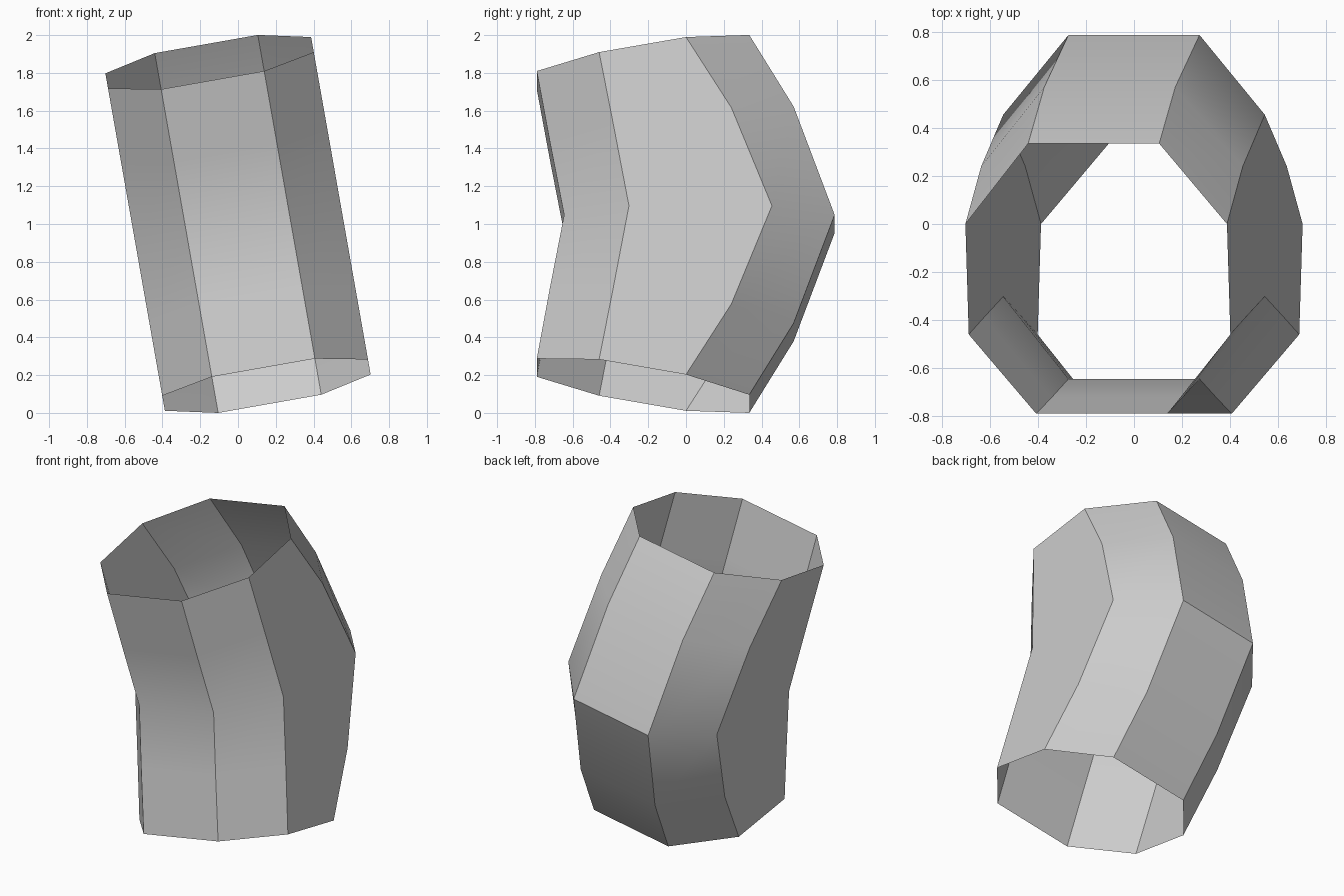
import bpy
import bmesh
import math
from mathutils import Matrix, Vector

cube = bpy.data.objects.get("Cube")
if cube:
    bpy.data.objects.remove(cube, do_unlink=True)

# Single grey material
grey = bpy.data.materials.new("light_grey")
grey.use_nodes = True
colour = (0.6, 0.6, 0.6, 1.0)
grey.diffuse_color = colour
grey.node_tree.nodes["Principled BSDF"].inputs["Base Color"].default_value = colour

# Octagon half widths, and upper half-ring profiles (y, height) from back to front
WIDTHS = (0.277, 0.553, 0.553, 0.277)
END = ((0.335, 0.967), (0.0, 0.907), (-0.46, 0.826), (-0.79, 0.773))
QUARTER = ((0.57, 0.582), (0.24, 0.528), (-0.385, 0.44), (-0.72, 0.39))
MIDDLE = ((0.787, 0.0), (0.455, 0.0), (-0.302, 0.0), (-0.645, 0.0))


def ring(bm, profile, side):
    """One octagonal loop; side is 1 above the middle and -1 below."""
    half = [(w, y, side * h) for w, (y, h) in zip(WIDTHS, profile)]
    mirrored = [(-x, y, z) for x, y, z in reversed(half)]
    return [bm.verts.new(p) for p in half + mirrored]


# Open bent tube, lofted through five loops
bm = bmesh.new()
rings = [ring(bm, p, s) for p, s in
         ((END, -1), (QUARTER, -1), (MIDDLE, 1), (QUARTER, 1), (END, 1))]
for low, high in zip(rings, rings[1:]):
    for i in range(len(low)):
        j = (i + 1) % len(low)
        bm.faces.new((low[j], low[i], high[i], high[j]))
bmesh.ops.recalc_face_normals(bm, faces=bm.faces)
centre = sum((f.calc_center_median() for f in bm.faces), Vector()) / len(bm.faces)
if sum(f.normal.dot(f.calc_center_median() - centre) for f in bm.faces) < 0:
    bmesh.ops.reverse_faces(bm, faces=bm.faces)

# Lean the tube sideways and stand it on the ground
bm.transform(Matrix.Rotation(math.radians(-10), 4, "Y"))
lowest = min(v.co.z for v in bm.verts)
bm.transform(Matrix.Translation((0, 0, -lowest)))

mesh = bpy.data.meshes.new("bent_tube")
bm.to_mesh(mesh)
bm.free()
mesh.materials.append(grey)
tube = bpy.data.objects.new("bent_tube", mesh)
bpy.context.collection.objects.link(tube)

# Smooth shading along the bend, crisp edges around the octagon
bpy.ops.object.select_all(action="DESELECT")
tube.select_set(True)
bpy.context.view_layer.objects.active = tube
bpy.ops.object.shade_smooth_by_angle(angle=math.radians(35))
